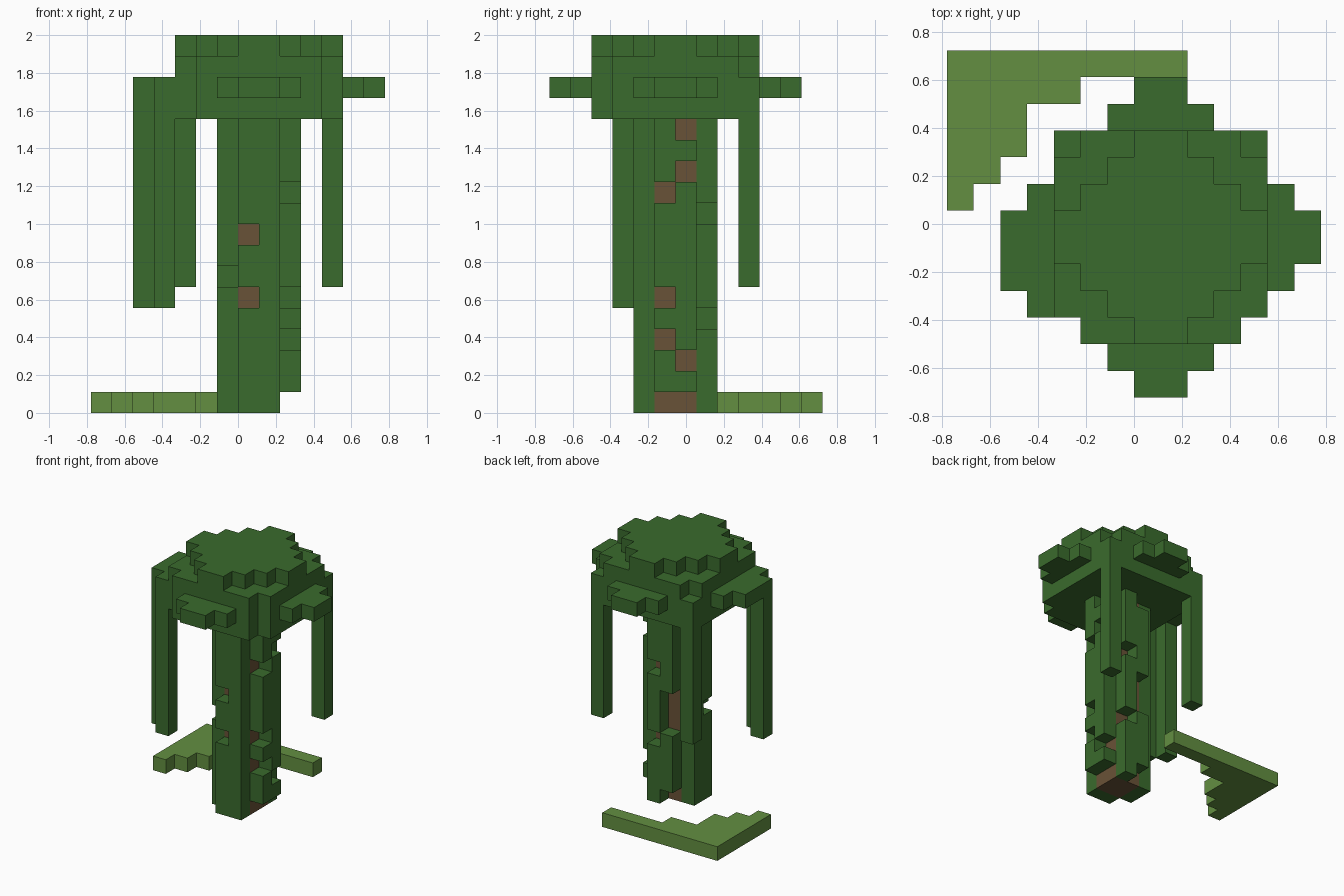
import bpy
import bmesh
import math
from mathutils import Vector

if "Cube" in bpy.data.objects:
    bpy.data.objects.remove(bpy.data.objects["Cube"], do_unlink=True)

UNIT = 1 / 9  # edge length of one block


def material(name, rgb):
    mat = bpy.data.materials.new(name)
    mat.use_nodes = True
    mat.diffuse_color = (*rgb, 1)
    mat.node_tree.nodes["Principled BSDF"].inputs["Base Color"].default_value = (*rgb, 1)
    return mat


LEAF = material("leaf green", (0.042, 0.147, 0.026))
GRASS = material("grass green", (0.125, 0.275, 0.053))
BARK = material("bark brown", (0.141, 0.084, 0.038))


def box(x, y, z):
    """Cells inside half-open ranges of block coordinates."""
    return {(i, j, k) for i in range(*x) for j in range(*y) for k in range(*z)}


def disc(halves, k):
    """Round layer: half widths from the outer row to the middle, mirrored."""
    cells = set()
    for n, half in enumerate(halves):
        row = n - len(halves)
        for j in (row, -1 - row):
            cells |= box((1 - half, 1 + half), (j, j + 1), (k, k + 1))
    return cells


def block_object(name, cells, mat):
    """Outer skin of a set of blocks, with flat areas merged."""
    bm = bmesh.new()
    verts = {}

    def corner(p):
        key = tuple(round(c) for c in p)
        if key not in verts:
            x, y, z = key
            verts[key] = bm.verts.new((x * UNIT, (y - 0.5) * UNIT, z * UNIT))
        return verts[key]

    for cell in cells:
        for axis in range(3):
            for side in (0, 1):
                near = list(cell)
                near[axis] += 2 * side - 1
                if tuple(near) in cells:
                    continue
                base, u, v = Vector(cell), Vector(), Vector()
                base[axis] += side
                u[(axis + 1) % 3] = 1
                v[(axis + 2) % 3] = 1
                loop = [base, base + u, base + u + v, base + v]
                bm.faces.new([corner(p) for p in (loop if side else loop[::-1])])
    bmesh.ops.dissolve_limit(bm, angle_limit=math.radians(1),
                             verts=bm.verts, edges=bm.edges)
    mesh = bpy.data.meshes.new(name)
    bm.to_mesh(mesh)
    bm.free()
    mesh.materials.append(mat)
    obj = bpy.data.objects.new(name, mesh)
    bpy.context.collection.objects.link(obj)
    return obj


# Trunk core
block_object("trunk", box((0, 2), (-1, 1), (0, 14)), BARK)

# Climbing vines: (column x, column y, heights left bare)
climbers = {
    "front_climber": [(0, -2, (5, 8)), (1, -2, ())],
    "back_climber": [(0, 1, (0, 5, 6, 7, 13)), (1, 1, (4, 9))],
    "left_climber": [(2, -1, (0, 3, 5, 10)), (2, 0, (0, 2, 11, 13))],
    "right_climber": [(-1, -1, (6,)), (-1, 0, ())],
}
for name, columns in climbers.items():
    cells = set()
    for x, y, bare in columns:
        cells |= {(x, y, k) for k in range(14) if k not in bare}
    block_object(name, cells, LEAF)

# Leaf crown with the hanging vines joined to its rim
crown = (disc([3, 4, 4, 4], 14) | disc([1, 2, 3, 4, 5, 6], 15)
         | disc([3, 4, 4, 4], 16) | disc([1, 2, 3, 4], 17))
for x, y, low in [(4, 3, 6), (-3, 3, 6), (-5, -2, 5), (-4, -3, 5)]:
    crown |= box((x, x + 1), (y, y + 1), (low, 16))
block_object("leaf_crown", crown, LEAF)

# Grass patch behind the tree: (row, right end)
patch = set()
for row, end in [(6, 2), (5, -2), (4, -4), (3, -4), (2, -5), (1, -6)]:
    patch |= box((-7, end), (row, row + 1), (0, 1))
block_object("grass_patch", patch, GRASS)
